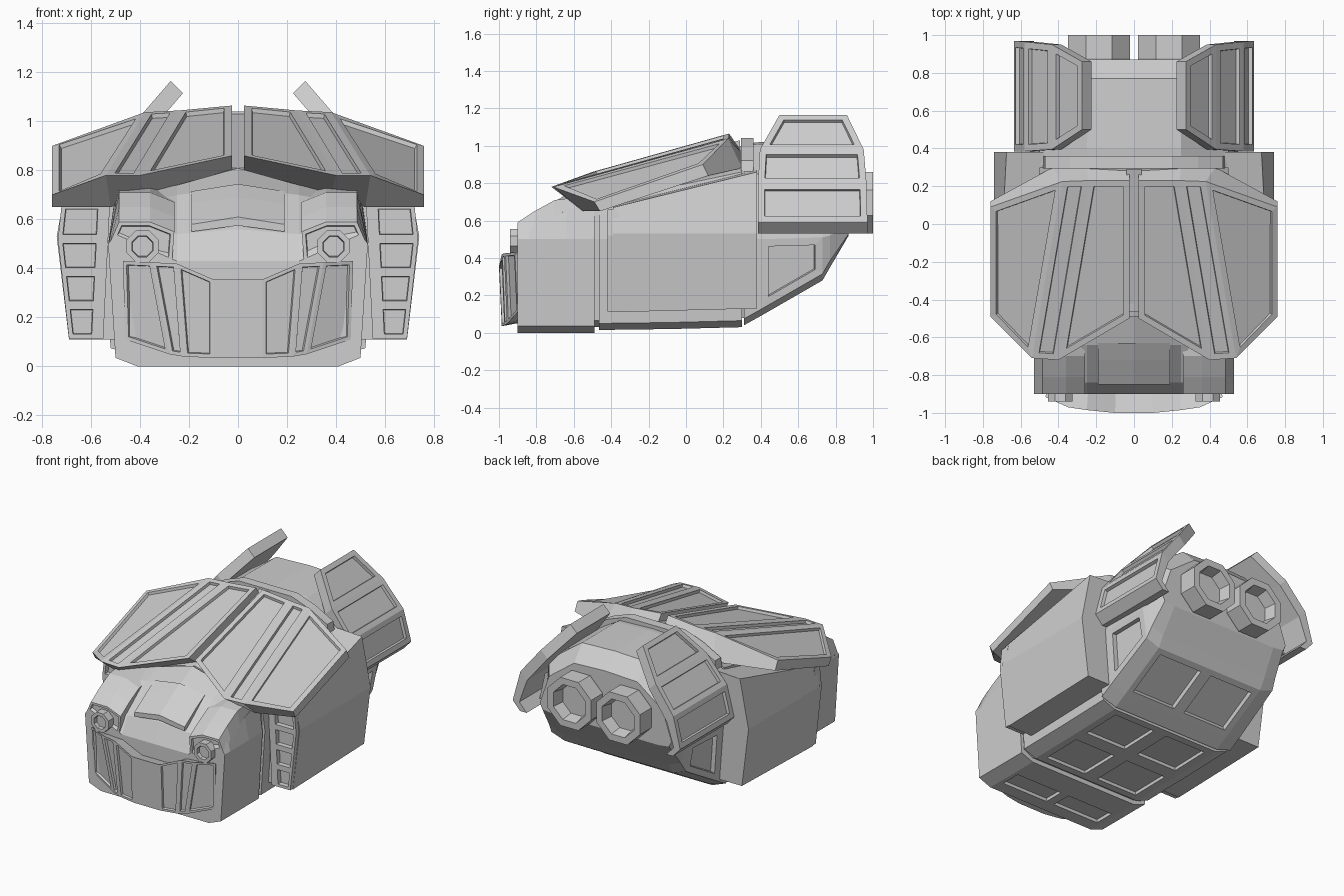
import bpy, bmesh, math

old = bpy.data.objects.get("Cube")
if old:
    bpy.data.objects.remove(old)

grey = bpy.data.materials.new("hull_grey")
grey.use_nodes = True
grey.diffuse_color = (0.62, 0.62, 0.62, 1)
grey.node_tree.nodes["Principled BSDF"].inputs["Base Color"].default_value = (0.62, 0.62, 0.62, 1)


def solid(name, points, faces, panels=(), width=0.03, depth=0.02, mirror=False):
    """Closed mesh; faces whose index is in panels become sunken panels."""
    bm = bmesh.new()
    verts = [bm.verts.new(p) for p in points]
    made = [bm.faces.new([verts[i] for i in f]) for f in faces]
    bmesh.ops.recalc_face_normals(bm, faces=bm.faces[:])
    chosen = [made[i] for i in panels]
    if chosen:
        bmesh.ops.inset_individual(bm, faces=chosen, thickness=width, use_even_offset=True)
        bmesh.ops.inset_individual(bm, faces=chosen, thickness=0.003, depth=-depth,
                                   use_even_offset=True)
    mesh = bpy.data.meshes.new(name)
    bm.to_mesh(mesh)
    bm.free()
    mesh.materials.append(grey)
    ob = bpy.data.objects.new(name, mesh)
    bpy.context.scene.collection.objects.link(ob)
    if mirror:
        ob.modifiers.new("mirror", "MIRROR").use_mirror_merge = False


def loft(name, rings, panels=(), **options):
    """Skin rings of points; panels are (span, side) pairs or 'start' / 'end' caps."""
    n, spans = len(rings[0]), len(rings) - 1
    faces = [(s * n + j, s * n + (j + 1) % n, (s + 1) * n + (j + 1) % n, (s + 1) * n + j)
             for s in range(spans) for j in range(n)]
    faces += [tuple(range(n)), tuple(range(spans * n, spans * n + n))]
    caps = {"start": spans * n, "end": spans * n + 1}
    index = [caps[p] if p in caps else p[0] * n + p[1] for p in panels]
    solid(name, [p for r in rings for p in r], faces, index, **options)


def hull(name, stations, panels=(), **options):
    """Symmetric body; each station is y and a half outline from keel to ridge."""
    rings = []
    for y, half in stations:
        ring = [(x, y, z) for x, z in half]
        rings.append(ring + [(-x, y, z) for x, z in half[-2:0:-1]])
    n = len(rings[0])
    both = list(panels) + [(s, n - 1 - j) for s, j in panels]
    loft(name, rings, both, **options)


def section(y, low, shoulder, ridge, crown, wide=0.53, waist=0.5):
    return y, [(0, low), (0.41, low), (wide - 0.03, low + 0.035), (wide, waist),
               (0.5, shoulder), (0.25, ridge), (0, crown)]


def octagon(cx, cz, y, flat):
    r = flat / math.cos(math.pi / 8)
    return [(cx + r * math.cos(a), y, cz + r * math.sin(a))
            for a in [math.pi / 8 + k * math.pi / 4 for k in range(8)]]


# Main body sections
hull("front_hull", [section(-0.9, 0.0, 0.54, 0.43, 0.43),
                    section(-0.84, 0.0, 0.59, 0.54, 0.56),
                    section(-0.64, 0.0, 0.65, 0.7, 0.73),
                    section(-0.49, 0.0, 0.7, 0.74, 0.81)], [(1, 0)], width=0.03)
hull("hull_joint", [section(-0.52, 0.03, 0.68, 0.72, 0.77, 0.51),
                    section(-0.42, 0.03, 0.7, 0.75, 0.8, 0.51)])
hull("middle_hull", [section(-0.465, 0.015, 0.71, 0.74, 0.8),
                     section(-0.08, 0.02, 0.78, 0.84, 0.88),
                     section(0.3, 0.03, 0.86, 0.97, 1.0)], [(0, 0), (1, 0)], width=0.05)
collar = [(0, 0.08), (0.41, 0.08), (0.54, 0.5), (0.47, 0.92), (0.34, 0.99), (0.2, 1.04), (0, 1.04)]
hull("rear_collar", [(0.295, collar), (0.36, collar)])
hull("rear_hull", [section(0.31, 0.04, 0.85, 1.0, 1.01, 0.55),
                   section(0.4, 0.09, 0.85, 1.01, 1.02, 0.55),
                   section(0.73, 0.28, 0.84, 1.01, 1.02, 0.54, 0.51),
                   section(0.77, 0.35, 0.83, 1.01, 1.02, 0.53, 0.52),
                   (0.87, [(0, 0.52), (0.4, 0.52), (0.48, 0.53), (0.5, 0.57),
                           (0.43, 0.77), (0.24, 0.91), (0, 0.92)])],
     [(1, 0), (1, 2)], width=0.04, depth=0.03)

# Hood window slab with an overhanging front lip
hull("hood_window", [(-0.85, [(0, 0.575), (0.19, 0.55), (0.19, 0.58), (0, 0.61)]),
                     (-0.72, [(0, 0.62), (0.19, 0.6), (0.19, 0.665), (0, 0.69)]),
                     (-0.63, [(0, 0.65), (0.19, 0.63), (0.19, 0.715), (0, 0.745)])])


# Cheek housings and headlights
def cheek(y, low, waist, top):
    return [(0.27, y, low), (0.5, y, low), (0.525, y, waist), (0.485, y, top),
            (0.36, y, top), (0.26, y, top - 0.04)]


loft("cheek_housing", [cheek(-0.9, 0.42, 0.5, 0.59), cheek(-0.81, 0.42, 0.52, 0.65),
                       cheek(-0.7, 0.42, 0.52, 0.71), cheek(-0.5, 0.42, 0.52, 0.735)],
     ["start"], width=0.015, depth=0.015, mirror=True)
loft("headlight", [octagon(0.39, 0.49, -0.86, 0.065), octagon(0.39, 0.49, -0.94, 0.065)],
     ["end"], width=0.022, depth=0.025, mirror=True)

# Wrapped nose guard: columns of top x, top z, bottom x, bottom z, front y
columns = [(0.1, 0.355, 0.1, 0.035, -1.0), (0.25, 0.42, 0.22, 0.04, -0.985),
           (0.35, 0.425, 0.28, 0.05, -0.97), (0.47, 0.43, 0.46, 0.11, -0.915)]
columns = [(-a, b, -c, d, y) for a, b, c, d, y in reversed(columns)] + columns
loft("nose_guard", [[(a, y, b), (c, y + 0.015, d), (c * 0.97, -0.88, d + 0.02),
                     (a * 0.97, -0.88, b - 0.03)] for a, b, c, d, y in columns],
     [(s, 0) for s in (0, 1, 2, 4, 5, 6)], width=0.015, depth=0.015)


# Side pods with a ladder of sunken cells on the front
def pod(y, low, top, edge):
    return [(0.48, y, low), (0.69, y, low), (0.74, y, 0.53), (edge, y, top),
            (0.48, y, top + 0.01)]


loft("side_pod", [pod(-0.39, 0.11, 0.67, 0.715), pod(0.38, 0.13, 0.86, 0.675)], mirror=True)
rungs, post = [], []
for z in (0.115, 0.25, 0.385, 0.52, 0.66):
    t = (z - 0.115) / 0.405
    outer = 0.69 + 0.045 * t if t <= 1 else 0.72
    inner = 0.55 - 0.02 * t
    seam = inner + 0.03
    rungs.append([(seam, -0.42, z), (outer, -0.42, z), (outer, -0.36, z), (seam, -0.36, z)])
    post.append([(inner, -0.42, z), (seam, -0.42, z), (seam, -0.36, z), (inner, -0.36, z)])
loft("pod_ladder", rungs, [(s, 0) for s in range(4)], width=0.018, depth=0.04, mirror=True)
loft("ladder_post", post, mirror=True)

# Sloped roof armour, one half mirrored
top = [(0.025, -0.5, 0.86), (0.4, -0.72, 0.78), (0.54, -0.71, 0.78), (0.76, -0.49, 0.7),
       (0.76, 0.09, 0.9), (0.38, 0.225, 1.038), (0.24, 0.23, 1.045), (0.025, 0.23, 1.065)]
under = [(0.025, -0.4, 0.79), (0.38, -0.52, 0.7), (0.52, -0.55, 0.65), (0.76, -0.46, 0.65),
         (0.76, 0.12, 0.84), (0.43, 0.3, 0.88), (0.25, 0.3, 0.96), (0.025, 0.29, 0.98)]
sheets = [(0, 1, 6, 7), (1, 2, 5, 6), (2, 3, 4, 5)]
sides = [(i, (i + 1) % 8, (i + 1) % 8 + 8, i + 8) for i in range(8)]
solid("roof_armour", top + under,
      sheets + [tuple(i + 8 for i in f) for f in sheets] + sides,
      [0, 1, 2], width=0.032, depth=0.018, mirror=True)
hull("roof_spine", [(-0.42, [(0, 0.7), (0.04, 0.7), (0.04, 0.81), (0, 0.81)]),
                    (0.29, [(0, 0.9), (0.04, 0.9), (0.04, 1.03), (0, 1.03)])])

# Rear fins: rows of x, z, front y, back y
rows = [(0.275, 1.165, 0.5, 0.86), (0.435, 0.98, 0.395, 0.95), (0.58, 0.8, 0.385, 0.965),
        (0.635, 0.59, 0.385, 0.97), (0.58, 0.53, 0.385, 0.97)]
shell = []
for k, (x, z, y0, y1) in enumerate(rows):
    dz = 0.05 if k < 3 else 0.0
    shell.append([(x, y0, z), (x, y1, z), (x - 0.05, y1, z - dz), (x - 0.05, y0, z - dz)])
loft("rear_fin", shell, [(s, 0) for s in range(3)], width=0.035, depth=0.02, mirror=True)
loft("fin_mount", [[(0.4, y, 0.56), (0.55, y, 0.56), (0.51, y, 0.74), (0.4, y, 0.83)]
                   for y in (0.42, 0.8)], mirror=True)

# Twin thrusters with hollow nozzles
loft("thruster", [octagon(0.185, 0.695, y, r) for y, r in
                  ((0.78, 0.14), (0.88, 0.165), (1.0, 0.165), (1.0, 0.12), (0.92, 0.105))],
     mirror=True)
